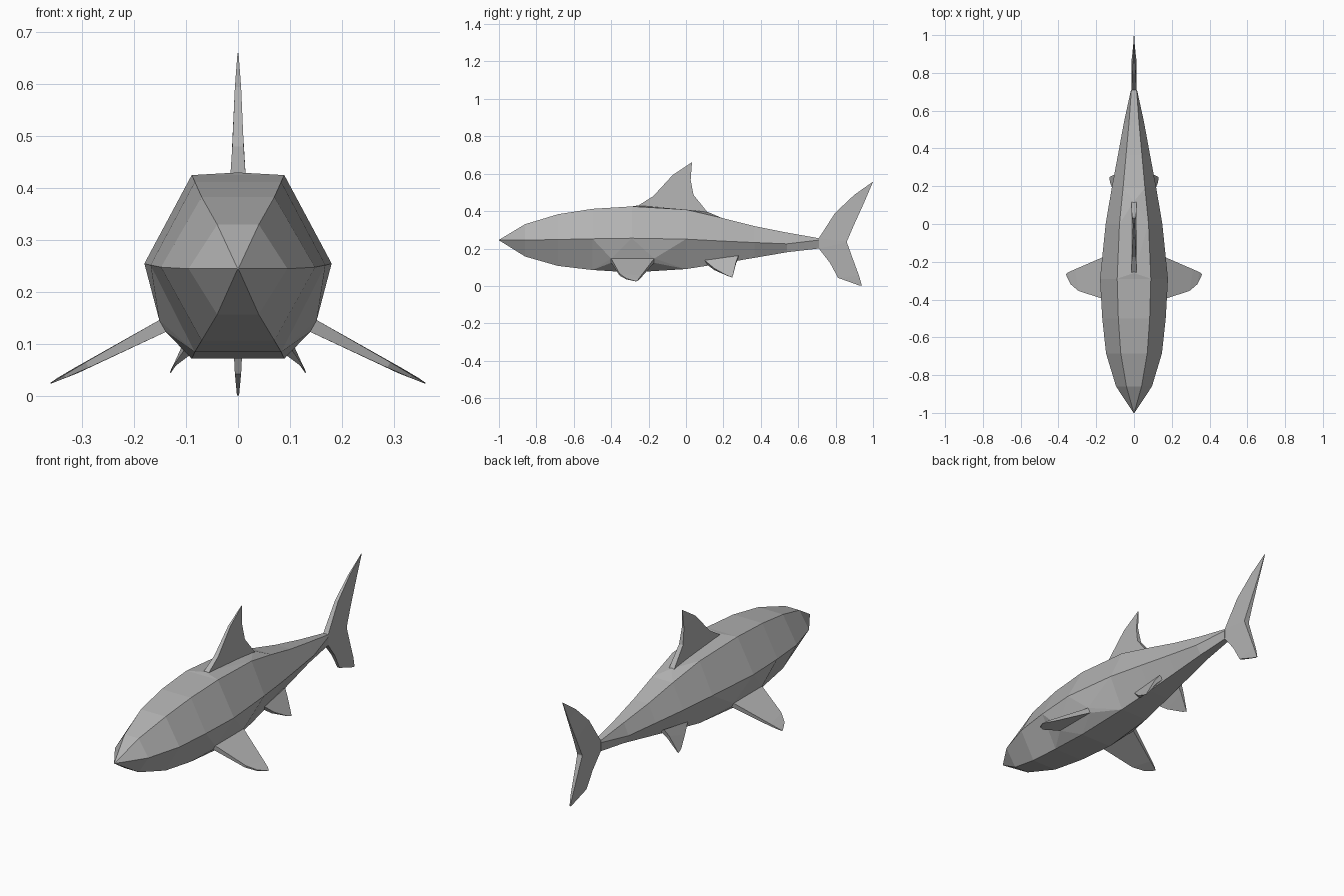
import bpy
import bmesh
from mathutils import Vector

default_cube = bpy.data.objects.get("Cube")
if default_cube:
    bpy.data.objects.remove(default_cube, do_unlink=True)

# One grey skin for the whole animal
skin = bpy.data.materials.new("grey skin")
skin.use_nodes = True
skin.diffuse_color = (0.45, 0.45, 0.45, 1)
skin.node_tree.nodes["Principled BSDF"].inputs["Base Color"].default_value = skin.diffuse_color


def finish(name, bm):
    """Turn a bmesh into a flat-shaded object with the skin material."""
    bmesh.ops.remove_doubles(bm, verts=bm.verts, dist=0.0001)
    bmesh.ops.recalc_face_normals(bm, faces=bm.faces)
    mesh = bpy.data.meshes.new(name)
    bm.to_mesh(mesh)
    bm.free()
    mesh.materials.append(skin)
    part = bpy.data.objects.new(name, mesh)
    bpy.context.collection.objects.link(part)
    return part


def loft(name, rings):
    """Bridge equal-length rings of points and cap both ends."""
    bm = bmesh.new()
    loops = [[bm.verts.new(point) for point in ring] for ring in rings]
    count = len(loops[0])
    for lower, upper in zip(loops, loops[1:]):
        for i in range(count):
            j = (i + 1) % count
            bm.faces.new((lower[i], lower[j], upper[j], upper[i]))
    bm.faces.new(loops[0])
    bm.faces.new(loops[-1])
    return finish(name, bm)


def hull(name, points):
    """Convex swelling that blends a fin root into the body."""
    bm = bmesh.new()
    for point in points:
        bm.verts.new(point)
    result = bmesh.ops.convex_hull(bm, input=bm.verts)
    loose = [v for v in result["geom_interior"] if isinstance(v, bmesh.types.BMVert)]
    bmesh.ops.delete(bm, geom=loose, context="VERTS")
    return finish(name, bm)


def fin_rings(sections, normal):
    """Each section is leading point, trailing point and half thickness."""
    rings = []
    for lead, trail, half in sections:
        lead, trail, offset = Vector(lead), Vector(trail), normal.normalized() * half
        rings.append([lead + offset, trail + offset, trail - offset, lead - offset])
    return rings


def mirrored(rings):
    return [[Vector((-p.x, p.y, p.z)) for p in ring] for ring in rings]


def upright(sections):
    """Place a centre-line fin described by y and z only."""
    return [((0, *lead), (0, *trail), half) for lead, trail, half in sections]


# Body: six-sided cross-sections from nose to tail root
# y, ridge half width, ridge z, flank half width, flank z, belly z
stations = [
    (-1, 0.001, 0.246, 0.002, 0.245, 0.244),
    (-0.86, 0.04, 0.33, 0.095, 0.245, 0.157),
    (-0.685, 0.07, 0.383, 0.148, 0.248, 0.107),
    (-0.5, 0.083, 0.412, 0.168, 0.252, 0.085),
    (-0.29, 0.089, 0.425, 0.18, 0.255, 0.072),
    (0, 0.077, 0.408, 0.15, 0.25, 0.09),
    (0.19, 0.058, 0.364, 0.118, 0.24, 0.12),
    (0.365, 0.042, 0.32, 0.085, 0.232, 0.15),
    (0.54, 0.026, 0.285, 0.053, 0.225, 0.18),
    (0.71, 0.014, 0.255, 0.016, 0.245, 0.2),
]


def body_ring(station):
    y, ridge, top, flank, middle, bottom = station
    right = [(ridge, y, top), (flank, y, middle), (ridge, y, bottom)]
    return [Vector(p) for p in right] + [Vector((-x, y, z)) for x, y, z in reversed(right)]


body_rings = [body_ring(s) for s in stations]
loft("body", body_rings)

# Dorsal fin with a low roof at its base
dorsal = fin_rings(upright([
    ((-0.27, 0.42), (0.13, 0.375), 0.015),
    ((-0.175, 0.48), (0.04, 0.487), 0.011),
    ((-0.07, 0.594), (0.025, 0.567), 0.006),
    ((0.03, 0.66), (0.032, 0.66), 0.001),
]), Vector((1, 0, 0)))
loft("dorsal_fin", dorsal)
roof_ends = [Vector((0, -0.26, 0.43)), Vector((0, 0.12, 0.394))]
hull("dorsal_base", [ring[i] for ring in body_rings[4:7] for i in (0, -1)] + roof_ends)

# Tail fin, lofted from upper tip to lower tip
tail = fin_rings(upright([
    ((0.998, 0.556), (1, 0.556), 0.001),
    ((0.9, 0.487), (0.95, 0.44), 0.004),
    ((0.797, 0.39), (0.9, 0.33), 0.009),
    ((0.71, 0.255), (0.86, 0.237), 0.014),
    ((0.71, 0.2), (0.86, 0.233), 0.014),
    ((0.77, 0.123), (0.89, 0.15), 0.01),
    ((0.813, 0.043), (0.925, 0.055), 0.006),
    ((0.93, 0.001), (0.94, 0.003), 0.002),
]), Vector((1, 0, 0)))
loft("tail_fin", tail)

# Pectoral fins, each growing out of a shoulder swelling
pectoral = fin_rings([
    ((0.145, -0.4, 0.135), (0.145, -0.17, 0.135), 0.013),
    ((0.29, -0.355, 0.06), (0.31, -0.24, 0.05), 0.006),
    ((0.333, -0.32, 0.038), (0.345, -0.255, 0.033), 0.003),
    ((0.357, -0.275, 0.026), (0.36, -0.265, 0.025), 0.001),
], Vector((0.49, 0, 0.87)))
shoulder = [ring[i] for ring in body_rings[3:6] for i in (1, 2)] + pectoral[0]

# Pelvic fins, small and swept back
pelvic = fin_rings([
    ((0.07, 0.1, 0.13), (0.06, 0.28, 0.155), 0.013),
    ((0.092, 0.15, 0.09), (0.085, 0.268, 0.125), 0.009),
    ((0.126, 0.22, 0.055), (0.13, 0.248, 0.045), 0.001),
], Vector((0.8, 0, 0.5)))

for side, place in (("left", list), ("right", mirrored)):
    loft(side + "_pectoral_fin", place(pectoral))
    hull(side + "_shoulder", place([shoulder])[0])
    loft(side + "_pelvic_fin", place(pelvic))
